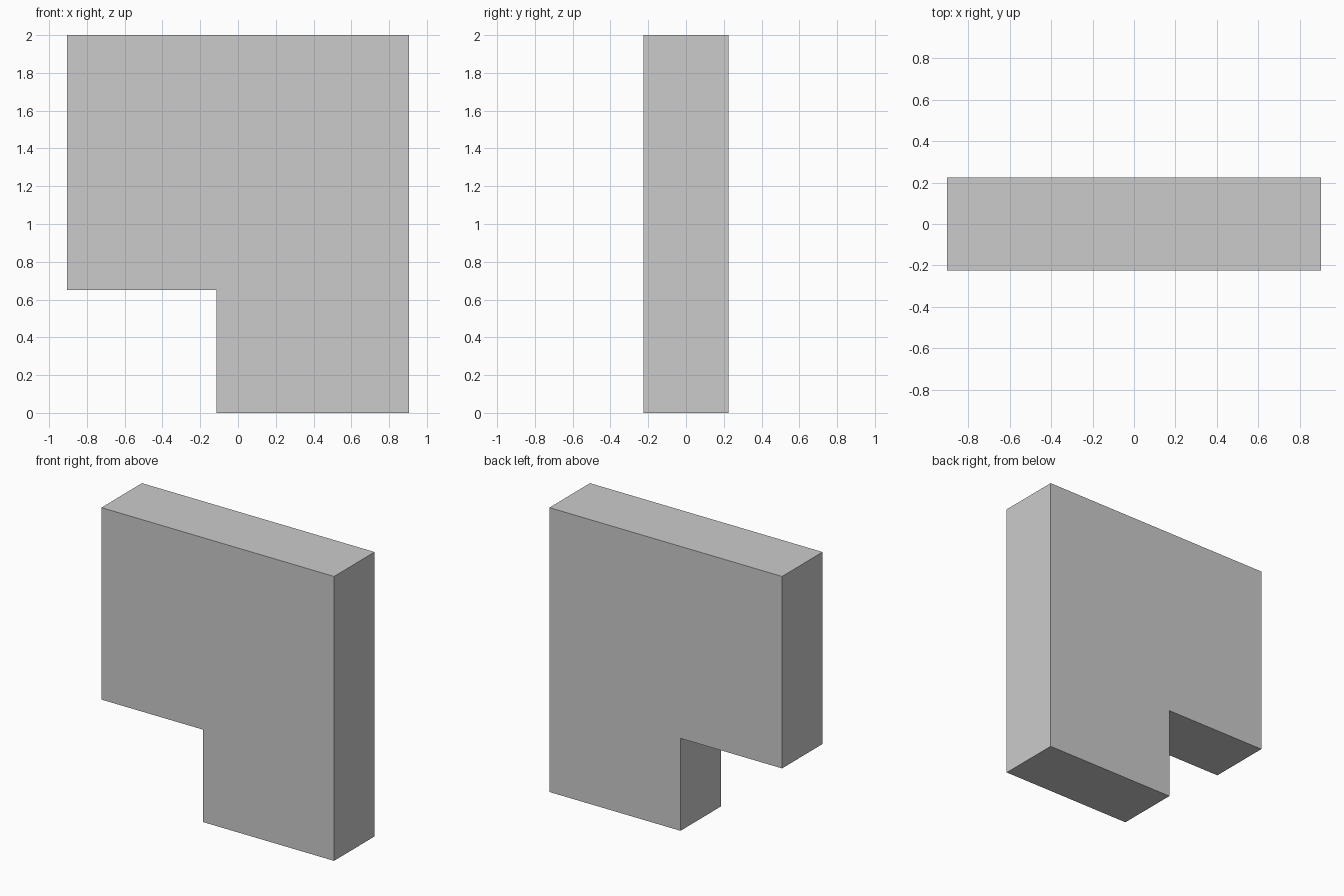
import bpy
import bmesh

if "Cube" in bpy.data.objects:
    bpy.data.objects.remove(bpy.data.objects["Cube"])

HALF_W, HALF_D, HEIGHT = 0.905, 0.225, 2.0
NOTCH_X, NOTCH_Z = -0.115, 0.65

# Front outline: square slab with the lower left corner cut away
outline = [
    (NOTCH_X, 0), (HALF_W, 0), (HALF_W, HEIGHT),
    (-HALF_W, HEIGHT), (-HALF_W, NOTCH_Z), (NOTCH_X, NOTCH_Z),
]

# Extrude the outline from front to back
bm = bmesh.new()
face = bm.faces.new([bm.verts.new((x, -HALF_D, z)) for x, z in outline])
result = bmesh.ops.extrude_face_region(bm, geom=[face], use_keep_orig=True)
back = [v for v in result["geom"] if isinstance(v, bmesh.types.BMVert)]
bmesh.ops.translate(bm, verts=back, vec=(0, 2 * HALF_D, 0))
bmesh.ops.recalc_face_normals(bm, faces=bm.faces)

mesh = bpy.data.meshes.new("notched_slab")
bm.to_mesh(mesh)
bm.free()
bpy.context.collection.objects.link(bpy.data.objects.new("notched_slab", mesh))
